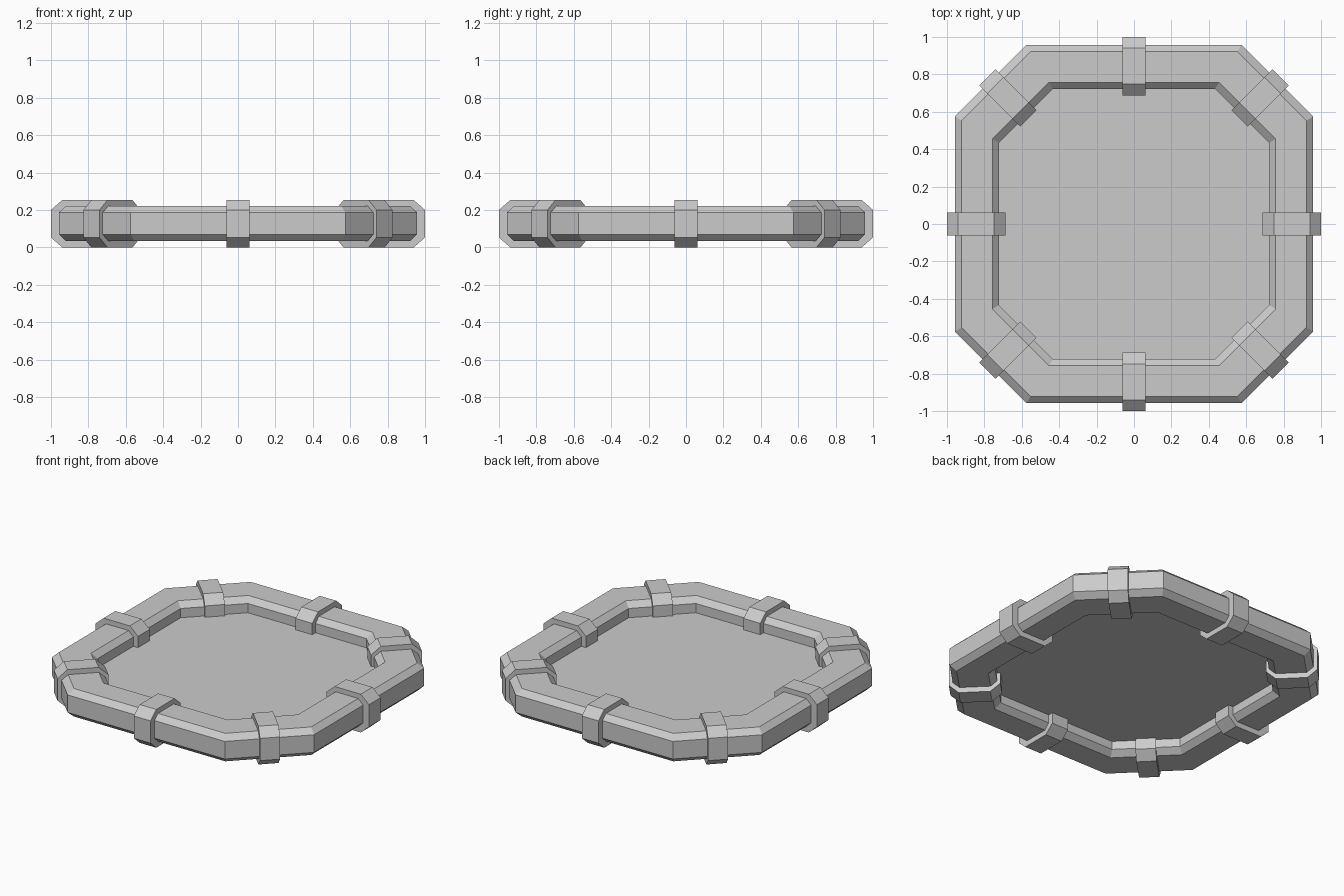
import bpy
import bmesh
from math import cos, sin, pi

if "Cube" in bpy.data.objects:
    bpy.data.objects.remove(bpy.data.objects["Cube"])

CORNER = 0.6  # where each side of the octagon ends, relative to its half width


def octagon(r, z):
    c = r * CORNER
    return [(x, y, z) for x, y in ((r, -c), (r, c), (c, r), (-c, r),
                                   (-r, c), (-r, -c), (-c, -r), (c, -r))]


def finish(bm, name):
    bmesh.ops.recalc_face_normals(bm, faces=bm.faces)
    mesh = bpy.data.meshes.new(name)
    bm.to_mesh(mesh)
    bm.free()
    obj = bpy.data.objects.new(name, mesh)
    bpy.context.collection.objects.link(obj)
    return obj


def skin(bm, loops, closed):
    n, m = len(loops), len(loops[0])
    for i in range(n if closed else n - 1):
        a, b = loops[i], loops[(i + 1) % n]
        for j in range(m):
            k = (j + 1) % m
            bm.faces.new((a[j], a[k], b[k], b[j]))


# Frame: chamfered section swept round the octagon
section = [(0.722, 0.07), (0.757, 0.035), (0.922, 0.035), (0.958, 0.07),
           (0.958, 0.186), (0.922, 0.22), (0.757, 0.22), (0.722, 0.186)]
bm = bmesh.new()
skin(bm, [[bm.verts.new(p) for p in octagon(r, z)] for r, z in section], True)
finish(bm, "frame")

# Panel: thin sheet across the middle of the frame
bm = bmesh.new()
bm.faces.new([bm.verts.new(p) for p in octagon(0.722, 0.125)])
finish(bm, "panel")


# Clamps: chamfered blocks wrapped round the frame, one per side
def clamp(name, inner, outer, angle):
    half, top, cr, cz = 0.061, 0.253, 0.06, 0.053
    profile = [(inner, cz), (inner + cr, 0), (outer - cr, 0), (outer, cz),
               (outer, top - cz), (outer - cr, top), (inner + cr, top), (inner, top - cz)]
    bm = bmesh.new()
    ends = []
    for t in (-half, half):
        ends.append([bm.verts.new((r * cos(angle) - t * sin(angle),
                                   r * sin(angle) + t * cos(angle), z))
                     for r, z in profile])
    skin(bm, ends, False)
    for end in ends:
        bm.faces.new(end)
    finish(bm, name)


for i in range(4):
    clamp(f"side_clamp_{i + 1}", 0.688, 1.0, i * pi / 2)
    clamp(f"corner_clamp_{i + 1}", 0.798, 1.108, (i + 0.5) * pi / 2)
